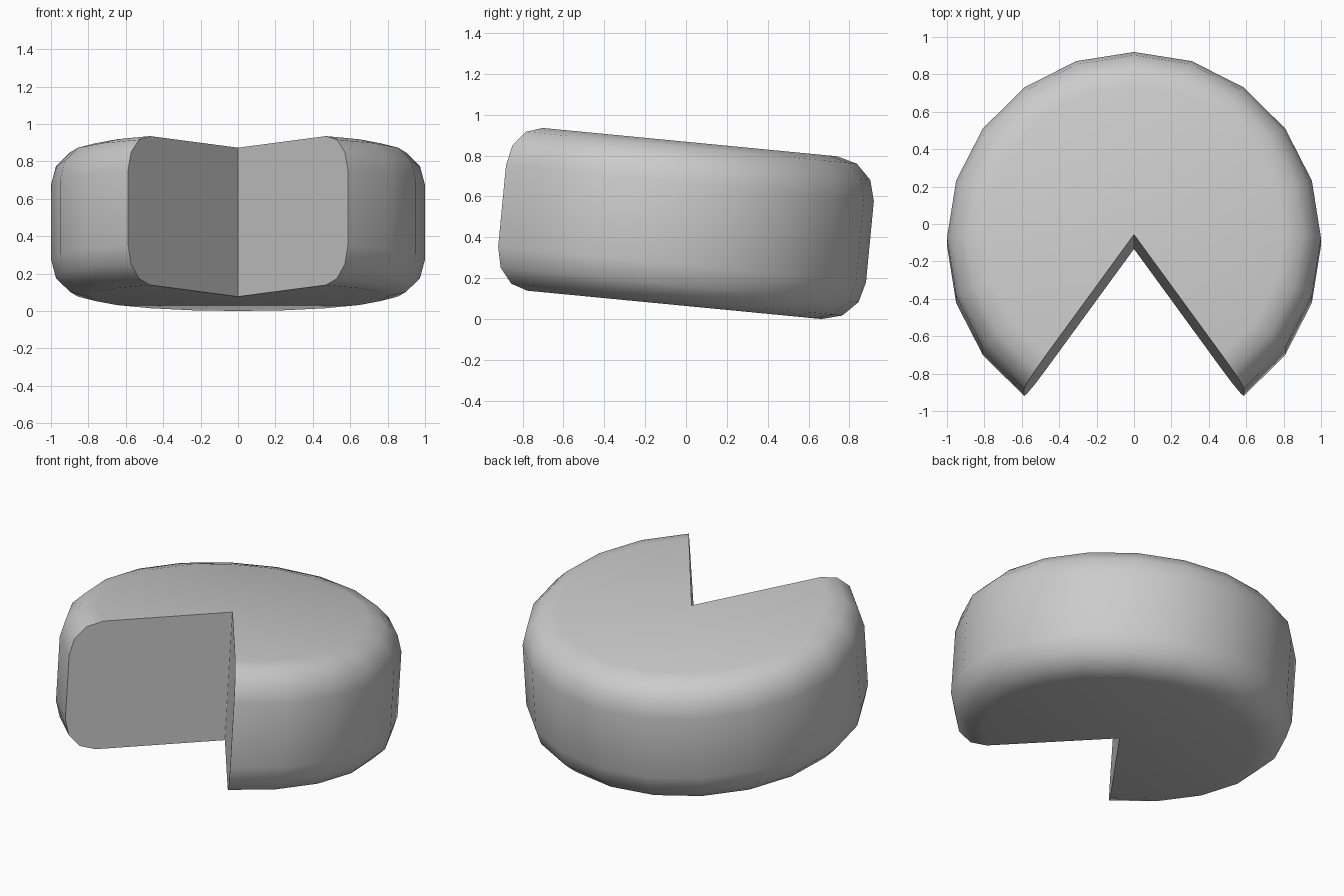
import bpy, bmesh, math
from mathutils import Matrix

if "Cube" in bpy.data.objects:
    bpy.data.objects.remove(bpy.data.objects["Cube"])

STEPS = 16            # 16 of 20 segments remain, a 72 degree wedge is missing
H, R, B = 0.4, 1.0, 0.2   # half height, radius, rim rounding

# Half cross-section of the wheel: axis top, rounded rim, axis bottom
rim = [(R - B + B * math.sin(math.radians(a)), H - B + B * math.cos(math.radians(a)))
       for a in (0, 30, 60, 90)]
rim += [(r, -z) for r, z in reversed(rim)]

bm = bmesh.new()
axis_top = bm.verts.new((0, 0, H))
axis_bottom = bm.verts.new((0, 0, -H))
cols = []
for i in range(STEPS + 1):
    a = math.radians(-54 + 18 * i)
    cols.append([bm.verts.new((r * math.cos(a), r * math.sin(a), z)) for r, z in rim])

# Rounded outside
for c, d in zip(cols, cols[1:]):
    for j in range(len(rim) - 1):
        bm.faces.new((c[j], c[j + 1], d[j + 1], d[j]))
# Flat top and bottom
bm.faces.new([axis_top] + [c[0] for c in cols])
bm.faces.new([axis_bottom] + [c[-1] for c in cols])
# Two cut faces
for c in (cols[0], cols[-1]):
    bm.faces.new([axis_top] + c + [axis_bottom])
bmesh.ops.recalc_face_normals(bm, faces=bm.faces)

# Tilt towards the back, centre and stand on the ground
bm.transform(Matrix.Rotation(math.radians(-5.5), 4, 'X'))
ys = [v.co.y for v in bm.verts]
zs = [v.co.z for v in bm.verts]
bm.transform(Matrix.Translation((0, -(min(ys) + max(ys)) / 2, -min(zs))))

mesh = bpy.data.meshes.new("cut_wheel")
bm.to_mesh(mesh)
bm.free()
wheel = bpy.data.objects.new("cut_wheel", mesh)
bpy.context.collection.objects.link(wheel)
bpy.context.view_layer.objects.active = wheel
wheel.select_set(True)
bpy.ops.object.shade_smooth_by_angle(angle=math.radians(40))
